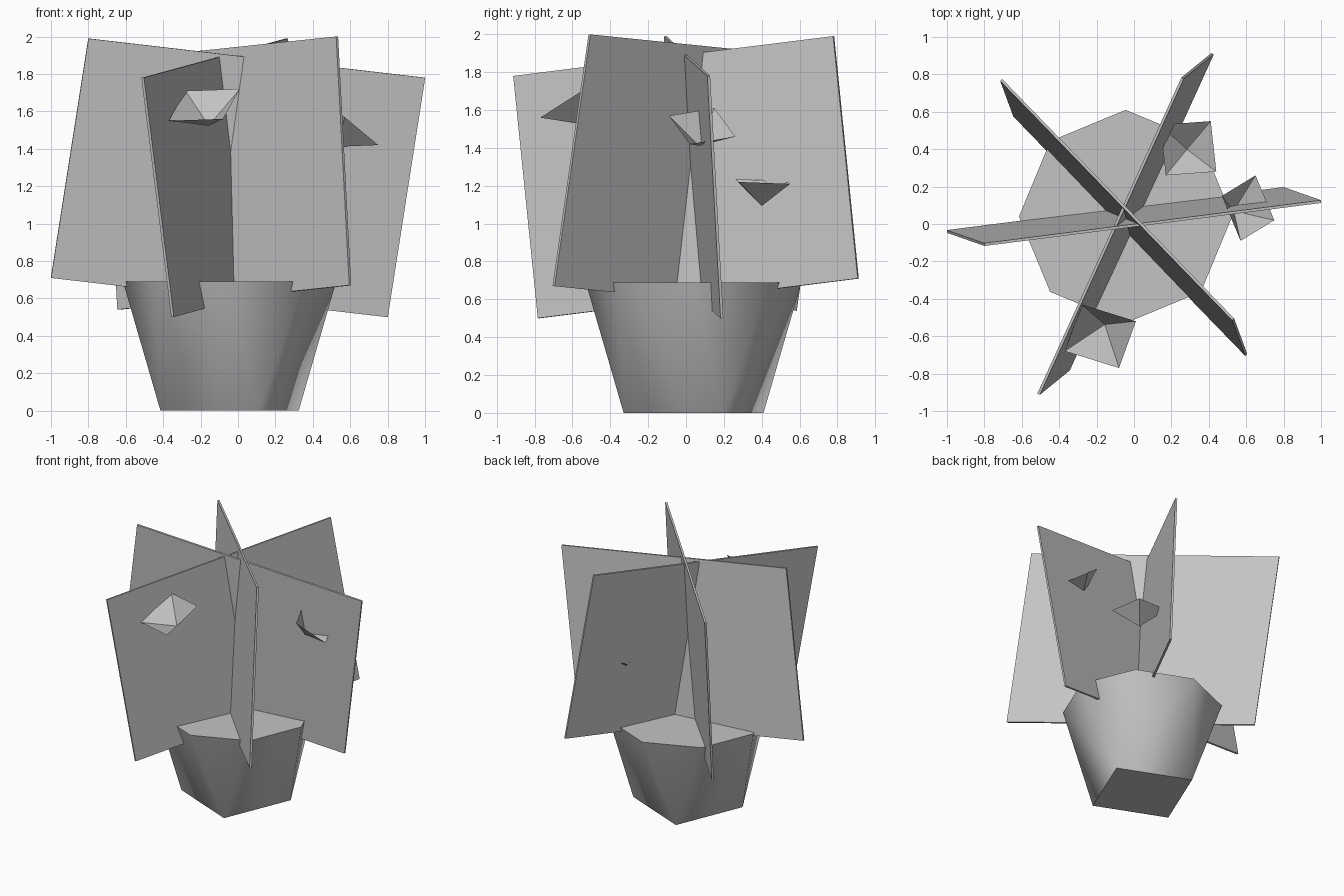
import bpy
import bmesh
import math
from mathutils import Vector

cube = bpy.data.objects.get("Cube")
if cube:
    bpy.data.objects.remove(cube)

gray = bpy.data.materials.new("plain gray")
gray.use_nodes = True
color = (0.55, 0.55, 0.55, 1)
gray.diffuse_color = color
gray.node_tree.nodes["Principled BSDF"].inputs["Base Color"].default_value = color


def add_object(name, bm):
    bmesh.ops.recalc_face_normals(bm, faces=bm.faces[:])
    mesh = bpy.data.meshes.new(name)
    bm.to_mesh(mesh)
    bm.free()
    mesh.materials.append(gray)
    obj = bpy.data.objects.new(name, mesh)
    bpy.context.collection.objects.link(obj)
    return obj


def ring(bm, sides, radius, start, z):
    for i in range(sides):
        a = math.radians(start) + math.tau * i / sides
        bm.verts.new((-0.045 + radius * math.cos(a), 0.04 + radius * math.sin(a), z))


def rectangle(corner, side_a, side_b):
    """Four corners and the unit normal of a parallelogram."""
    c, a, b = Vector(corner), Vector(side_a), Vector(side_b)
    return [c, a, a + b - c, b], (a - c).cross(b - c).normalized()


def leaf(name, corner, top, across, thickness=0.015):
    points, normal = rectangle(corner, top, across)
    bm = bmesh.new()
    half = normal * thickness / 2
    back = [bm.verts.new(p - half) for p in points]
    front = [bm.verts.new(p + half) for p in points]
    bm.faces.new(back)
    bm.faces.new(front)
    for i in range(4):
        j = (i + 1) % 4
        bm.faces.new((back[i], back[j], front[j], front[i]))
    add_object(name, bm)


def flower(name, corner, side_a, side_b, depth=0.13):
    # Open four-sided cup whose tip lies below the rim
    points, normal = rectangle(corner, side_a, side_b)
    if normal.z < 0:
        normal = -normal
    bm = bmesh.new()
    rim = [bm.verts.new(p) for p in points]
    tip = bm.verts.new(sum(points, Vector()) / 4 - normal * depth)
    for i in range(4):
        bm.faces.new((rim[i], rim[(i + 1) % 4], tip))
    add_object(name, bm)


# Pot: square foot widening to an eight-sided rim
bm = bmesh.new()
ring(bm, 4, 0.40, 22.5, 0)
ring(bm, 8, 0.57, 0, 0.69)
bmesh.ops.convex_hull(bm, input=bm.verts[:])
bmesh.ops.dissolve_limit(bm, angle_limit=0.01, verts=bm.verts[:], edges=bm.edges[:])
pot = add_object("pot", bm)
bpy.ops.object.select_all(action='DESELECT')
pot.select_set(True)
bpy.context.view_layer.objects.active = pot
bpy.ops.object.shade_smooth_by_angle(angle=math.radians(60))

# Three crossing leaf sheets: lower corner, upper corner, opposite lower corner
leaf("wide_leaf", (-1.0, -0.04, 0.71), (-0.8, -0.11, 1.99), (0.8, 0.19, 0.50))
leaf("left_back_leaf", (0.42, 0.91, 0.71), (0.26, 0.78, 1.99), (-0.35, -0.78, 0.50))
leaf("left_front_leaf", (0.60, -0.70, 0.67), (0.53, -0.51, 2.0), (-0.64, 0.58, 0.54))

# Flower cups set into the leaves
flower("front_flower", (-0.37, -0.68, 1.55), (-0.28, -0.43, 1.71), (-0.08, -0.77, 1.56))
flower("left_flower", (0.47, 0.15, 1.61), (0.65, 0.26, 1.46), (0.57, -0.09, 1.57))
flower("back_flower", (0.44, 0.28, 1.22), (0.17, 0.26, 1.235), (0.41, 0.55, 1.21))
